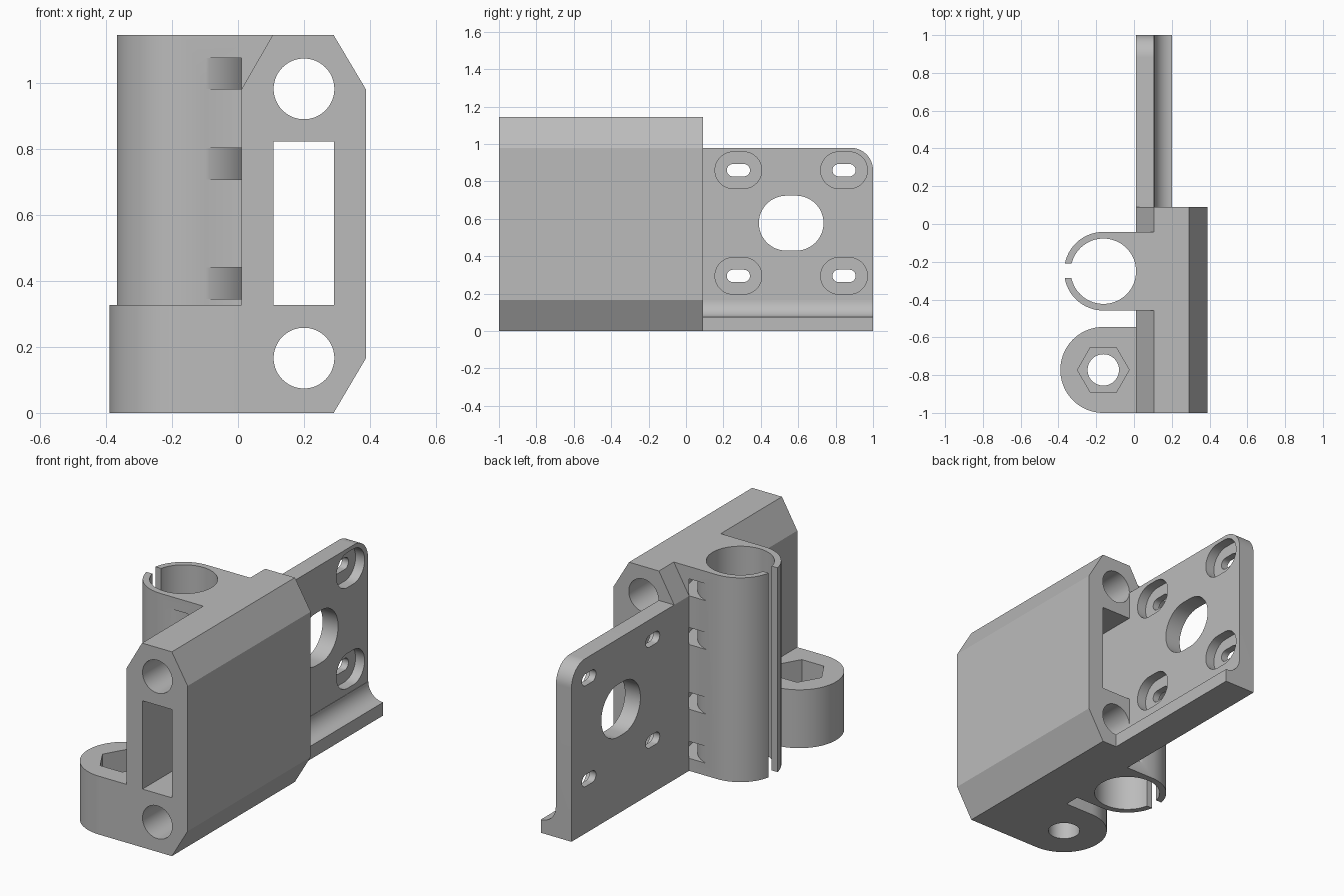
import bpy
from math import sin, cos, pi, radians

cube = bpy.data.objects.get("Cube")
if cube:
    bpy.data.objects.remove(cube)

grey = bpy.data.materials.new("plain grey")
grey.use_nodes = True
colour = (0.5, 0.5, 0.5, 1)
grey.diffuse_color = colour
grey.node_tree.nodes["Principled BSDF"].inputs["Base Color"].default_value = colour


def arc(u, v, r, start, end, steps):
    """Points along an arc, both ends included (degrees)."""
    angles = [radians(start + (end - start) * i / steps) for i in range(steps + 1)]
    return [(u + r * cos(a), v + r * sin(a)) for a in angles]


def circle(u, v, r, sides=72):
    return arc(u, v, r, 0, 360, sides)[:-1]


def slot(u, v, r, half):
    """Oblong outline, long in u; half is the offset of each end centre."""
    return arc(u + half, v, r, -90, 90, 24) + arc(u - half, v, r, 90, 270, 24)


def box(u0, u1, v0, v1):
    return [(u0, v0), (u1, v0), (u1, v1), (u0, v1)]


def prism(name, outline, axis, low, high):
    """Extrude a 2D outline along an axis from low to high."""
    place = {"x": lambda u, v, w: (w, u, v),
             "y": lambda u, v, w: (u, w, v),
             "z": lambda u, v, w: (u, v, w)}[axis]
    if axis == "y":
        outline = outline[::-1]
    n = len(outline)
    verts = [place(u, v, w) for w in (low, high) for u, v in outline]
    faces = [tuple(reversed(range(n))), tuple(range(n, 2 * n))]
    faces += [(i, (i + 1) % n, n + (i + 1) % n, n + i) for i in range(n)]
    mesh = bpy.data.meshes.new(name)
    mesh.from_pydata(verts, [], faces)
    mesh.materials.append(grey)
    obj = bpy.data.objects.new(name, mesh)
    bpy.context.collection.objects.link(obj)
    return obj


def combine(target, tool, operation="DIFFERENCE"):
    """Apply a boolean and discard the tool."""
    mod = target.modifiers.new(operation, "BOOLEAN")
    mod.operation, mod.solver, mod.object = operation, "EXACT", tool
    bpy.context.view_layer.objects.active = target
    bpy.ops.object.modifier_apply(modifier=mod.name)
    bpy.data.objects.remove(tool)


# Main block with three chamfered corners
BACK = 0.09
bracket = prism("clamp_bracket",
                [(0.01, 0), (0.29, 0), (0.388, 0.166), (0.388, 0.98),
                 (0.29, 1.145), (0.105, 1.145), (0.01, 0.98)], "y", -1, BACK)

# Split tube clamp, blended into the block with flat sides
TX, TY, TR = -0.162, -0.25, 0.208
tube = arc(TX, TY, TR, 90, 270, 48) + [(0.12, TY - TR), (0.12, TY + TR)]
combine(bracket, prism("tube_clamp", tube, "z", 0, 1.145), "UNION")

# Bolt lug low at the front
LX, LY, LR = -0.1625, -0.7725, 0.2275
lug = arc(LX, LY, LR, 90, 270, 48) + [(0.06, LY - LR), (0.06, LY + LR)]
combine(bracket, prism("bolt_lug", lug, "z", 0, 0.327), "UNION")

# Motor plate with one rounded corner and a lip along the bottom
plate = [(0.04, 0), (1, 0)] + arc(0.88, 0.86, 0.12, 0, 90, 16) + [(0.04, 0.98)]
combine(bracket, prism("motor_plate", plate, "x", 0.01, 0.106), "UNION")
combine(bracket, prism("plate_lip", box(0.08, 0.2, 0, 0.166), "y", 0.04, 1), "UNION")

# Long holes through the block; the lower one also hollows the lip
combine(bracket, prism("lower_bore", circle(0.2, 0.166, 0.092), "y", -1.1, 1.1))
combine(bracket, prism("upper_bore", circle(0.2, 0.982, 0.092), "y", -1.1, 0.2))
combine(bracket, prism("window", box(0.108, 0.291, 0.327, 0.822), "y", -1.1, 0.2))

# Tube bore and its slit
combine(bracket, prism("tube_bore", circle(TX, TY, 0.173), "z", -0.1, 1.3))
combine(bracket, prism("slit", box(-0.45, -0.25, -0.287, -0.21), "z", -0.1, 1.3))

# Cable tie channels curving around the tube
for low in (0.07, 0.345, 0.708, 0.981):
    ring = prism("tie_channel", circle(TX, TY, 0.27), "z", low, low + 0.095)
    combine(ring, prism("ring_core", circle(TX, TY, 0.218), "z", low - 0.1, low + 0.2))
    combine(bracket, ring)

# Bolt hole and nut pocket in the lug
combine(bracket, prism("bolt_hole", circle(LX, LY, 0.083), "z", -0.1, 0.5))
combine(bracket, prism("nut_pocket", circle(LX, LY, 0.137, 6), "z", 0.16, 0.5))

# Central plate opening and four counterbored adjustment slots
combine(bracket, prism("plate_opening", slot(0.5625, 0.577, 0.147, 0.026), "x", -0.1, 0.3))
for y in (0.28, 0.845):
    for z in (0.295, 0.86):
        combine(bracket, prism("counterbore", slot(y, z, 0.098, 0.027), "x", 0.05, 0.3))
        combine(bracket, prism("screw_slot", slot(y, z, 0.033, 0.029), "x", -0.1, 0.3))

bpy.ops.object.select_all(action="DESELECT")
bracket.select_set(True)
bpy.context.view_layer.objects.active = bracket
bpy.ops.object.shade_smooth_by_angle(angle=radians(25))
